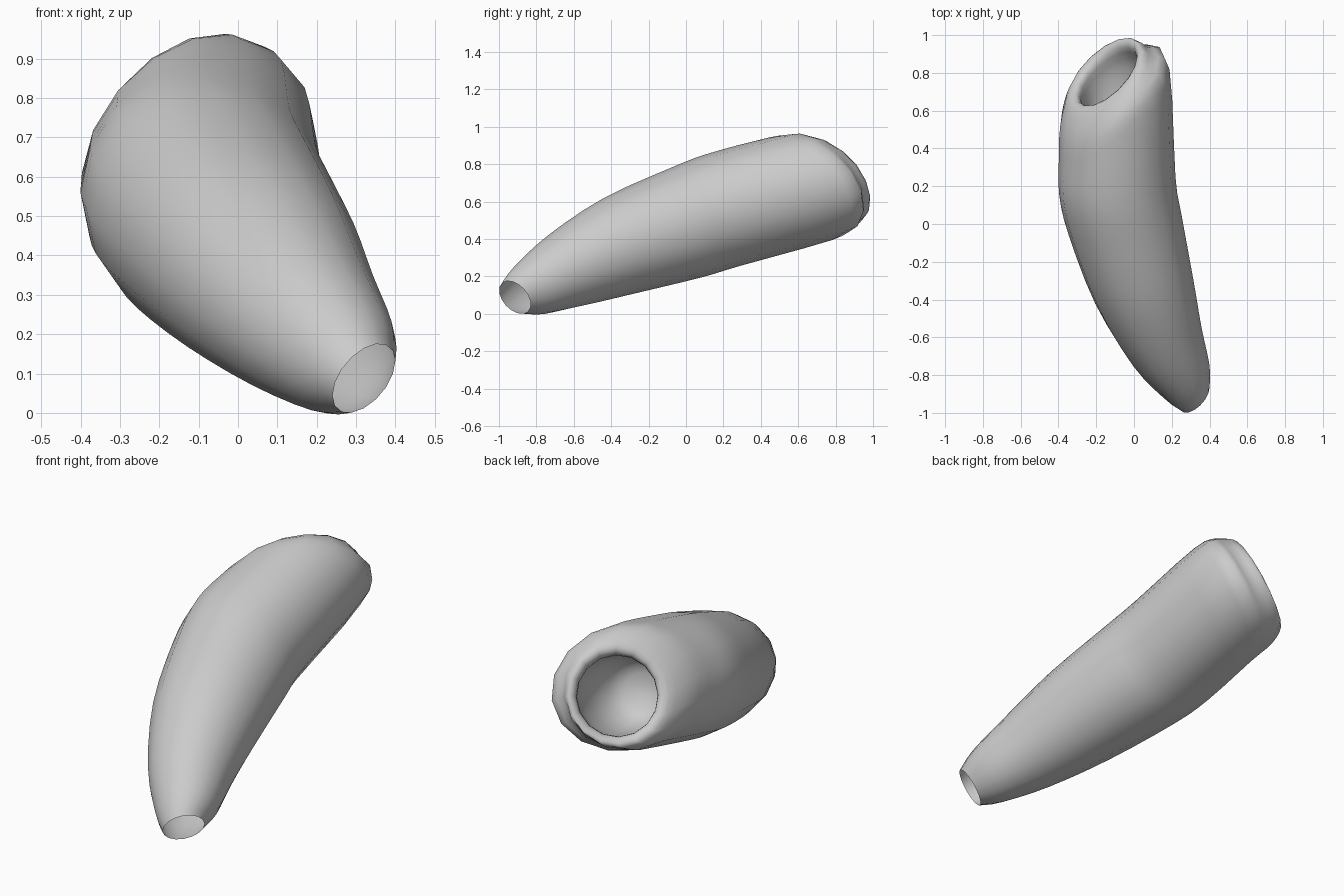
import bpy, bmesh, math
from mathutils import Vector

if "Cube" in bpy.data.objects:
    bpy.data.objects.remove(bpy.data.objects["Cube"])

SIDES, STEPS = 16, 3
END = (-.62, .62, .48)      # direction the wide mouth faces
MID = (-.2, .94, .27)       # direction of the middle of the tube
FAR = (-.08, .95, .28)      # direction just before the mouth


def ring(c, r, axis, cut=None):
    """Circle around axis; with cut given, it is slanted along the axis onto that plane."""
    a = Vector(axis).normalized()
    n = Vector(cut or axis).normalized()
    u = Vector((1, 0, 0))
    u = (u - a * u.dot(a)).normalized()
    v = u.cross(a)
    pts = []
    for i in range(SIDES):
        t = 2 * math.pi * i / SIDES
        d = (u * math.cos(t) + v * math.sin(t)) * r
        pts.append(Vector(c) + d - a * (d.dot(n) / a.dot(n)))
    return pts


def spline(p0, p1, p2, p3, t):
    return 0.5 * (2 * p1 + (p2 - p0) * t + (2 * p0 - 5 * p1 + 4 * p2 - p3) * t * t
                  + (3 * p1 - p0 - 3 * p2 + p3) * t ** 3)


rings = [
    # outer wall, narrow open end to wide end
    ring((.32, -.915, .088), .103, (-.63, .57, .52)),
    ring((.275, -.82, .133), .155, (-.62, .66, .52)),
    ring((.17, -.635, .235), .212, (-.48, .8, .42)),
    ring((.055, -.36, .363), .268, (-.25, .93, .29)),
    ring((-.048, 0, .487), .304, MID),
    ring((-.088, .2, .555), .312, (-.17, .94, .28)),
    ring((-.105, .58, .66), .312, FAR, END),
    # rounded lip
    ring((-.145, .70, .70), .30, (-.35, .86, .38), END),
    ring((-.155, .79, .70), .25, END),
    # cavity
    ring((-.14, .78, .69), .20, END),
    ring((-.10, .70, .645), .20, (-.55, .7, .46)),
    ring((-.075, .56, .60), .185, (-.4, .83, .4)),
    ring((-.06, .46, .57), .125, (-.3, .88, .35)),
    ring((-.055, .43, .56), .02, (-.3, .88, .35)),
]

# smooth loft through the rings
loft = []
last = len(rings) - 1
for k in range(last):
    four = [rings[min(max(k + o, 0), last)] for o in (-1, 0, 1, 2)]
    for s in range(STEPS):
        loft.append([spline(*q, s / STEPS) for q in zip(*four)])
loft.append(rings[-1])

bm = bmesh.new()
rows = [[bm.verts.new(p) for p in row] for row in loft]
for a, b in zip(rows, rows[1:]):
    for i in range(SIDES):
        j = (i + 1) % SIDES
        bm.faces.new((a[i], a[j], b[j], b[i]))
bm.faces.new(rows[-1])      # cavity floor
bmesh.ops.recalc_face_normals(bm, faces=bm.faces)

mesh = bpy.data.meshes.new("hollow_tapered_tube")
bm.to_mesh(mesh)
bm.free()
tube = bpy.data.objects.new("hollow_tapered_tube", mesh)
bpy.context.collection.objects.link(tube)
bpy.context.view_layer.objects.active = tube
tube.select_set(True)
bpy.ops.object.shade_smooth_by_angle(angle=math.radians(60))
